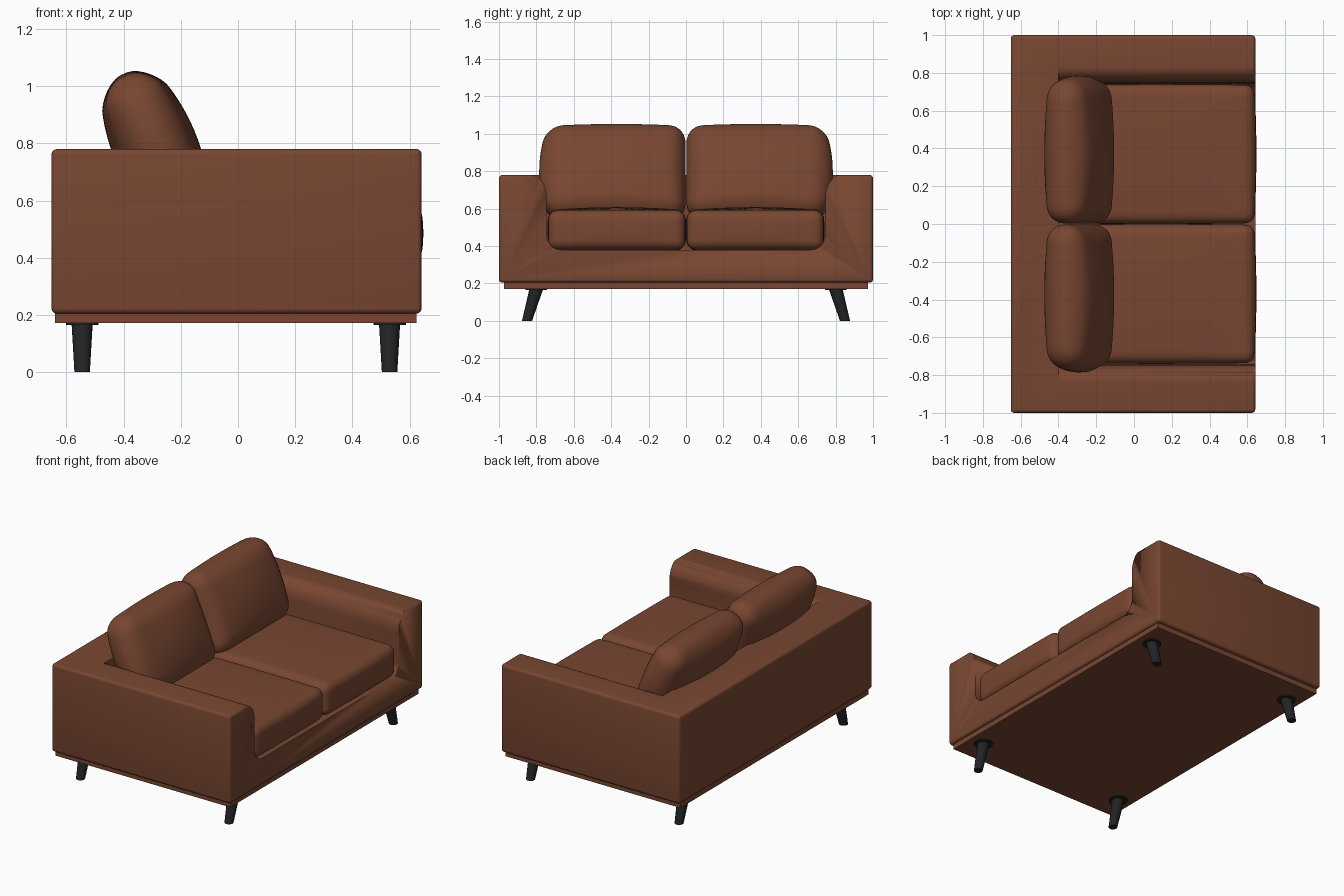
import bpy, bmesh, math
from mathutils import Vector, Matrix

if "Cube" in bpy.data.objects:
    bpy.data.objects.remove(bpy.data.objects["Cube"])


def material(name, rgb):
    m = bpy.data.materials.new(name)
    m.diffuse_color = (*rgb, 1)
    m.use_nodes = True
    m.node_tree.nodes["Principled BSDF"].inputs["Base Color"].default_value = m.diffuse_color
    return m


LEATHER = material("brown leather", (0.19, 0.062, 0.031))
BLACK = material("black leg", (0.016, 0.017, 0.019))


def finish(bm, name, mat, smooth=35):
    bmesh.ops.recalc_face_normals(bm, faces=bm.faces)
    me = bpy.data.meshes.new(name)
    bm.to_mesh(me)
    bm.free()
    me.materials.append(mat)
    ob = bpy.data.objects.new(name, me)
    bpy.context.collection.objects.link(ob)
    bpy.ops.object.select_all(action='DESELECT')
    ob.select_set(True)
    bpy.context.view_layer.objects.active = ob
    bpy.ops.object.shade_smooth_by_angle(angle=math.radians(smooth))
    return ob


def box(name, lo, hi, mat, bevel=0.0):
    lo, hi = Vector(lo), Vector(hi)
    bm = bmesh.new()
    bmesh.ops.create_cube(bm, size=1)
    for v in bm.verts:
        v.co = (lo + hi) / 2 + v.co * (hi - lo)
    if bevel:
        bmesh.ops.bevel(bm, geom=bm.edges[:], offset=bevel, segments=4,
                        profile=0.5, affect='EDGES')
    return finish(bm, name, mat)


def cushion(name, half, radius, bulge, place, outer=0.0):
    """Rounded box whose faces swell; 'outer' adds swelling on the +y side."""
    bm = bmesh.new()
    bmesh.ops.create_cube(bm, size=2)
    bmesh.ops.subdivide_edges(bm, edges=bm.edges[:], cuts=23, use_grid_fill=True)
    for v in bm.verts:
        p = Vector([math.sin(c * math.pi / 2) for c in v.co])
        full = Vector([p[i] * half[i] for i in range(3)])
        core = Vector([max(-(half[i] - radius), min(half[i] - radius, full[i]))
                       for i in range(3)])
        co = core + (full - core).normalized() * radius
        u = [co[i] / half[i] for i in range(3)]
        for i in range(3):
            j, k = (i + 1) % 3, (i + 2) % 3
            swell = (1 - u[j] ** 2) * (1 - u[k] ** 2)
            co[i] += u[i] * bulge[i] * swell
        if u[1] > 0:
            co.y += outer * u[1] ** 2 * (1 - u[2] ** 2)
        v.co = place @ co
    ob = finish(bm, name, LEATHER, 60)
    m = ob.modifiers.new("other side", 'MIRROR')
    m.use_axis = (False, True, False)
    m.use_mirror_merge = False
    return ob


# Body: rounded block with a seat opening cut from the front
body = box("body", (-0.652, -1, 0.205), (0.642, 1, 0.78), LEATHER, 0.018)
half_outline = [(0.0, 0.38)]
for i in range(11):                                  # lower inside corner
    a = math.radians(-90 + 9 * i)
    half_outline.append((0.665 + 0.08 * math.cos(a), 0.46 + 0.08 * math.sin(a)))
for i in range(13):                                  # rolled arm edge
    a = math.radians(180 - 7.5 * i)
    half_outline.append((0.83 + 0.085 * math.cos(a), 0.66 + 0.12 * math.sin(a)))
half_outline.append((0.83, 0.95))
outline = half_outline + [(-y, z) for y, z in reversed(half_outline[1:])]
bm = bmesh.new()
face = bm.faces.new([bm.verts.new((-0.40, y, z)) for y, z in outline])
ext = bmesh.ops.extrude_face_region(bm, geom=[face])
for v in ext["geom"]:
    if isinstance(v, bmesh.types.BMVert):
        v.co.x = 0.9
cutter = finish(bm, "seat opening cutter", LEATHER)
cutter.hide_render = True
cut = body.modifiers.new("opening", 'BOOLEAN')
cut.operation, cut.solver, cut.object = 'DIFFERENCE', 'EXACT', cutter
bpy.context.view_layer.objects.active = body
bpy.ops.object.modifier_apply(modifier=cut.name)
bpy.data.objects.remove(cutter)

# Plinth under the body
box("plinth", (-0.64, -0.972, 0.171), (0.625, 0.972, 0.215), LEATHER)

# Seat and back cushions, mirrored in y
cushion("seat_cushions", (0.52, 0.366, 0.106), 0.05, (0.011, 0.004, 0.016),
        Matrix.Translation((0.117, 0.370, 0.486)))
cushion("back_cushions", (0.098, 0.370, 0.262), 0.088, (0.05, 0.0, 0.014),
        Matrix.Translation((-0.29, 0.373, 0.79))
        @ Matrix.Rotation(math.radians(-23), 4, 'Y'), outer=0.042)

# Splayed tapered legs with mounting discs
for sx, cx in (("back", -0.545), ("front", 0.53)):
    for sy, s in (("left", -1), ("right", 1)):
        bm = bmesh.new()
        bmesh.ops.create_cone(bm, cap_ends=True, segments=24, radius1=0.027,
                              radius2=0.037, depth=0.172,
                              matrix=Matrix.Translation((cx, s * 0.85, 0.086)))
        for v in bm.verts:
            v.co.y -= s * 0.05 * v.co.z / 0.172
        bmesh.ops.create_cone(bm, cap_ends=True, segments=24, radius1=0.057,
                              radius2=0.057, depth=0.008,
                              matrix=Matrix.Translation((cx, s * 0.80, 0.168)))
        finish(bm, f"{sx}_{sy}_leg", BLACK)
